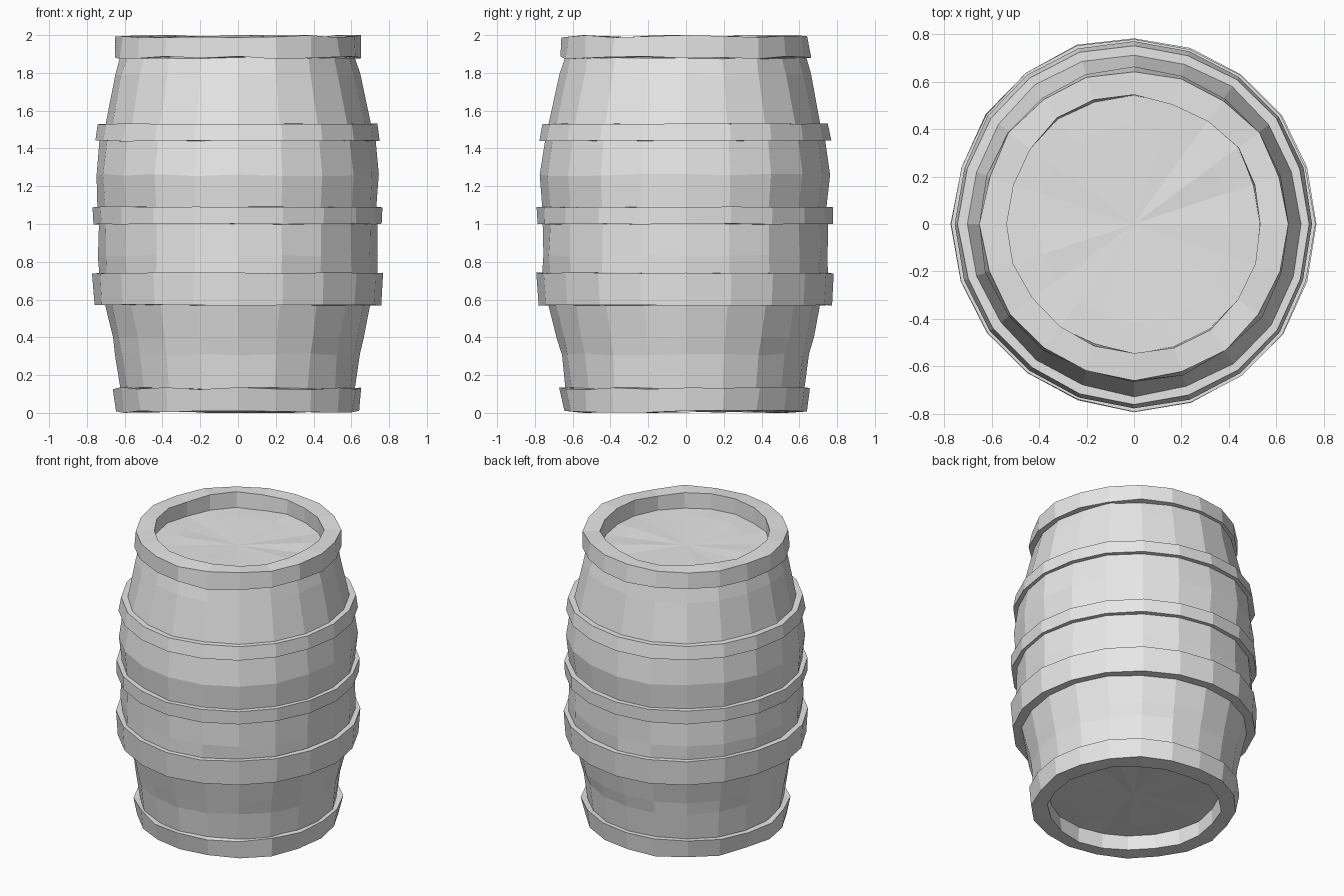
import bpy, bmesh, math, random

random.seed(4)
SIDES = 20

if "Cube" in bpy.data.objects:
    bpy.data.objects.remove(bpy.data.objects["Cube"])

# One plain grey for the whole barrel
grey = bpy.data.materials.new("plain_grey")
grey.use_nodes = True
grey.diffuse_color = (0.8, 0.8, 0.8, 1)
grey.node_tree.nodes["Principled BSDF"].inputs["Base Color"].default_value = (0.8, 0.8, 0.8, 1)

# Uneven staves: every part shares the same offset in each column
column = [random.uniform(-0.008, 0.008) for _ in range(SIDES)]


def lathe(name, profile, closed, wobble=0.006, y_scale=1.0):
    """Spin (radius, height) points into a hand-hewn, faceted solid."""
    bm = bmesh.new()
    rings = []
    for r, z in profile:
        if r == 0:
            rings.append([bm.verts.new((0, 0, z))] * SIDES)
            continue
        ring = []
        for i in range(SIDES):
            a = math.tau * i / SIDES
            rr = r + column[i] + random.uniform(-wobble, wobble)
            zz = min(2, max(0, z + random.uniform(-wobble, wobble)))
            ring.append(bm.verts.new((rr * math.cos(a), rr * math.sin(a) * y_scale, zz)))
        rings.append(ring)
    pairs = list(zip(rings, rings[1:]))
    if closed:
        pairs.append((rings[-1], rings[0]))
    for low, high in pairs:
        for i in range(SIDES):
            j = (i + 1) % SIDES
            corners = dict.fromkeys((low[i], low[j], high[j], high[i]))
            bm.faces.new(list(corners))
    bmesh.ops.recalc_face_normals(bm, faces=bm.faces)
    mesh = bpy.data.meshes.new(name)
    bm.to_mesh(mesh)
    bm.free()
    mesh.materials.append(grey)
    obj = bpy.data.objects.new(name, mesh)
    bpy.context.collection.objects.link(obj)
    return obj


# Bulging staves, closed by a recessed head at each end
lathe("barrel_body", [
    (0, 0.11), (0.41, 0.11), (0.56, 0.11),
    (0.625, 0.13), (0.645, 0.31), (0.665, 0.40), (0.705, 0.57),
    (0.738, 0.74), (0.742, 0.83), (0.738, 1.0), (0.738, 1.09),
    (0.752, 1.26), (0.73, 1.44), (0.705, 1.53), (0.65, 1.79), (0.625, 1.88),
    (0.56, 1.89), (0.41, 1.89), (0, 1.885),
], closed=False, y_scale=1.015)

# Thick end rims around the recessed heads
lathe("bottom_rim", [(0.54, 0.12), (0.54, 0.005), (0.643, 0.005), (0.66, 0.13), (0.6, 0.13)],
      closed=True, wobble=0.008)
lathe("top_rim", [(0.54, 1.88), (0.54, 1.995), (0.648, 1.995), (0.658, 1.88), (0.6, 1.88)],
      closed=True, wobble=0.008)

# Hoops: bottom height, top height, bottom radius, top radius
hoops = {
    "lower_hoop": (0.57, 0.74, 0.76, 0.77),
    "middle_hoop": (1.0, 1.09, 0.765, 0.767),
    "upper_hoop": (1.44, 1.53, 0.755, 0.74),
}
for name, (z0, z1, r0, r1) in hoops.items():
    lathe(name, [(r0 - 0.09, z0), (r0, z0), (r1, z1), (r1 - 0.09, z1)],
          closed=True, wobble=0.003, y_scale=1.02)
